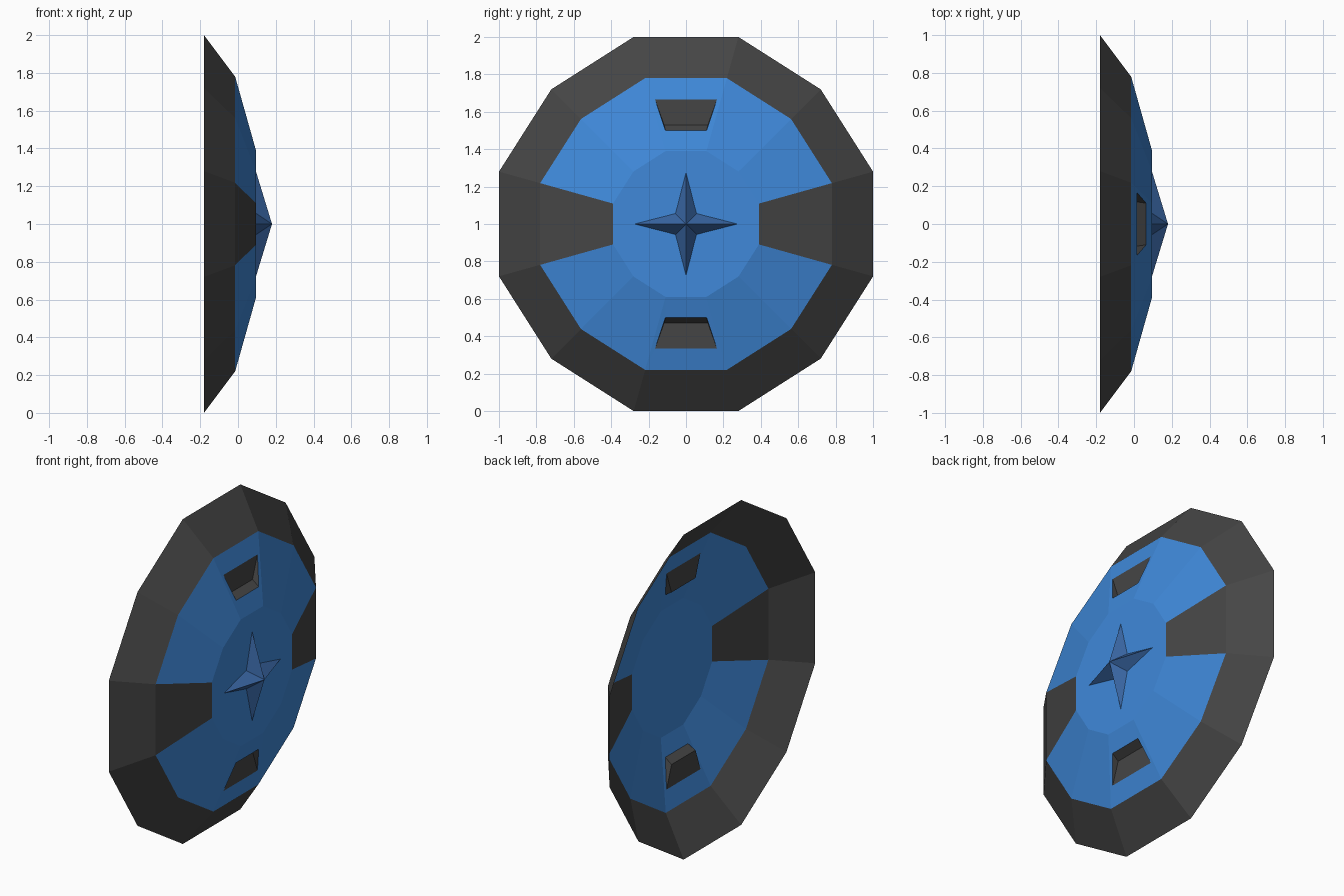
import bpy, bmesh
from mathutils import Vector

if "Cube" in bpy.data.objects:
    bpy.data.objects.remove(bpy.data.objects["Cube"])


def material(name, rgb):
    m = bpy.data.materials.new(name)
    m.diffuse_color = (*rgb, 1)
    m.use_nodes = True
    m.node_tree.nodes["Principled BSDF"].inputs["Base Color"].default_value = m.diffuse_color
    return m


DARK = material("dark_grey", (0.06, 0.06, 0.06))
BLUE = material("blue", (0.05, 0.25, 0.70))
STEEL = material("deep_blue", (0.04, 0.13, 0.36))


def build(name, faces, mat):
    """Make a flat-shaded object from a list of point loops, centred at z = 1."""
    bm = bmesh.new()
    for loop in faces:
        bm.faces.new([bm.verts.new(Vector(p) + Vector((0, 0, 1))) for p in loop])
    bmesh.ops.remove_doubles(bm, verts=bm.verts, dist=1e-4)
    me = bpy.data.meshes.new(name)
    bm.to_mesh(me)
    bm.free()
    me.materials.append(mat)
    ob = bpy.data.objects.new(name, me)
    bpy.context.collection.objects.link(ob)
    return ob


def turn(p, k):
    """Quarter turns about the x axis."""
    x, y, z = p
    for _ in range(k):
        y, z = -z, y
    return (x, y, z)


def ring(scale, x):
    """Twelve-sided outline of the shield."""
    base = [(1, -0.28), (1, 0.28), (0.72, 0.72)]
    return [turn((x, y * scale, z * scale), k) for k in range(4) for y, z in base]


def band(outer, inner, sectors):
    return [[outer[i], outer[(i + 1) % 12], inner[(i + 1) % 12], inner[i]]
            for i in sectors]


edge, shoulder, boss = ring(1, -0.18), ring(0.78, -0.015), ring(0.39, 0.095)

# Sloping outer rim
build("rim", band(edge, shoulder, range(12)), DARK)

# Dark panels on both sides
build("side_panels", band(shoulder, boss, (0, 6)), DARK)

# Slot outline, shared by the body opening and the recess
slot = [(0.017, 0.165, 0.665), (0.017, -0.165, 0.665),
        (0.064, -0.11, 0.5), (0.064, 0.11, 0.5)]
back = [(0.017, -0.117, 0.53), (0.017, 0.117, 0.53)]

# Blue body: flat centre, sloping facets, and frames around the two slots
body = [boss] + band(shoulder, boss, (1, 2, 4, 5, 7, 8, 10, 11))
panel = band(shoulder, boss, (3,))[0]
frame = [[panel[i], panel[(i + 1) % 4], slot[(i + 1) % 4], slot[i]] for i in range(4)]
for k in (0, 2):
    body += [[turn(p, k) for p in f] for f in frame]
build("body", body, BLUE)

# Wedge-shaped slot recesses: upright floor, ledge and two triangular cheeks
a, b, c, d = slot
e, f = back
recess = [[a, b, e, f], [f, e, c, d], [b, c, e], [a, f, d]]
build("slot_recesses", [[turn(p, k) for p in q] for k in (0, 2) for q in recess], DARK)

# Four-pointed star in the middle
tip, apex, notch = (0.096, 0, 0.275), (0.18, 0, 0), 0.056
star = []
for k in range(4):
    for s in (1, -1):
        loop = [apex, (0.096, s * notch, notch), tip]
        star.append([turn(p, k) for p in loop[::s]])
build("star", star, STEEL)
